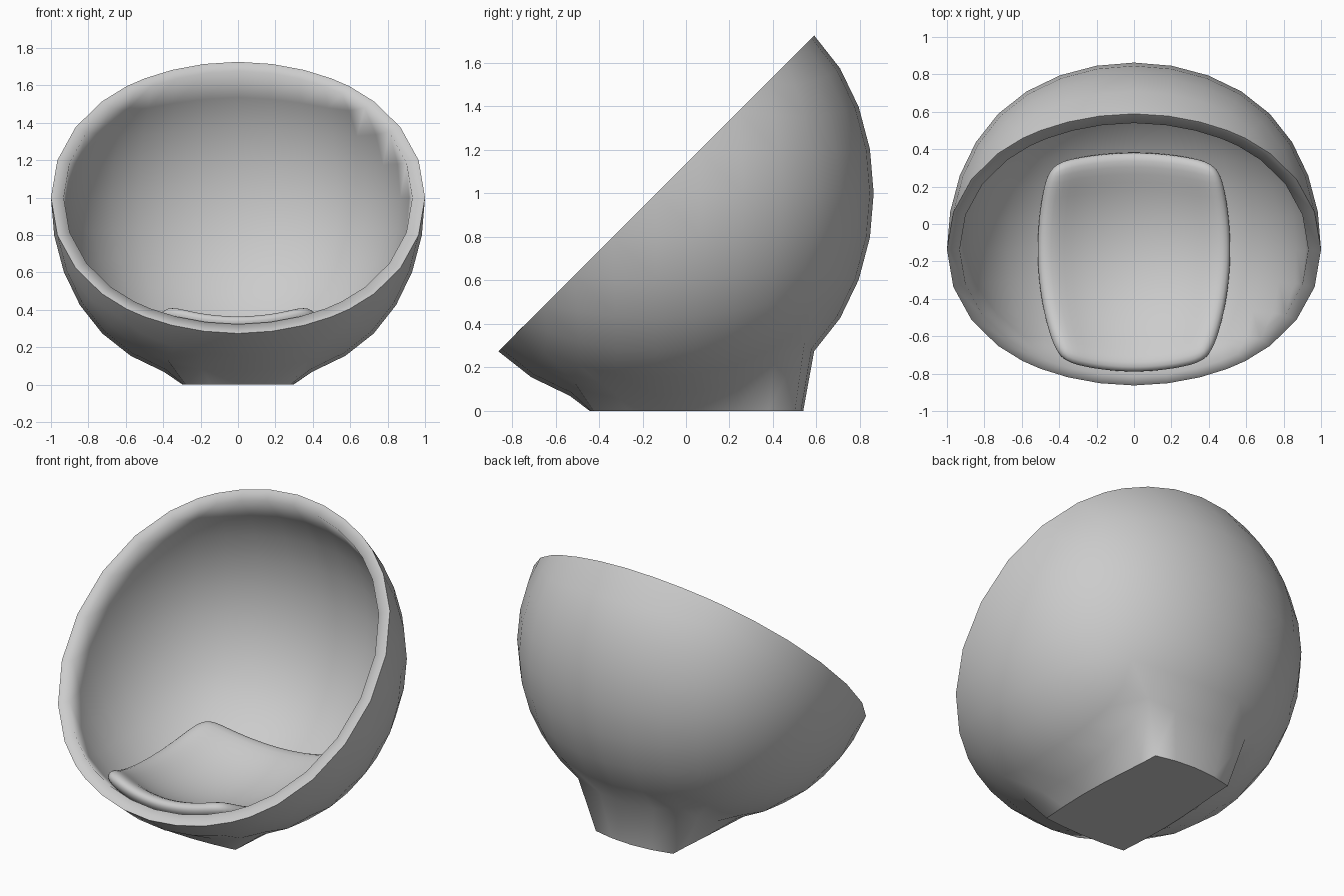
import bpy, bmesh, math
from mathutils import Vector

if "Cube" in bpy.data.objects:
    bpy.data.objects.remove(bpy.data.objects["Cube"])

CENTRE_Y, RADIUS, INNER = -0.137, 1.0, 0.932


def cube_ball(name, levels):
    """Rounded ball made from a subdivided cube, applied."""
    bpy.ops.mesh.primitive_cube_add(size=2)
    ob = bpy.context.object
    ob.name = ob.data.name = name
    mod = ob.modifiers.new("Subdivision", 'SUBSURF')
    mod.levels = levels
    bpy.ops.object.modifier_apply(modifier=mod.name)
    return ob


# Shell: half ball cut by a 45 degree plane
shell = cube_ball("bowl_shell", 3)
bm = bmesh.new()
bm.from_mesh(shell.data)
size = max(v.co.x for v in bm.verts)
bmesh.ops.scale(bm, vec=Vector((1, 1, 1)) * RADIUS / size, verts=bm.verts)
bmesh.ops.bisect_plane(bm, geom=bm.verts[:] + bm.edges[:] + bm.faces[:], dist=1e-4,
                       plane_co=(0, 0, 0), plane_no=(0, -1, 1), clear_outer=True)
outer = bm.faces[:]
rim_out = [e for e in bm.edges if e.is_boundary]

# Inner lining and flat rim
dup = bmesh.ops.duplicate(bm, geom=bm.verts[:] + bm.edges[:] + bm.faces[:])["geom"]
lining = [g for g in dup if isinstance(g, bmesh.types.BMFace)]
bmesh.ops.scale(bm, vec=Vector((1, 1, 1)) * INNER,
                verts=[g for g in dup if isinstance(g, bmesh.types.BMVert)])
bmesh.ops.reverse_faces(bm, faces=lining)
rim_in = [g for g in dup if isinstance(g, bmesh.types.BMEdge) and g.is_boundary]
bmesh.ops.bridge_loops(bm, edges=rim_out + rim_in)

# Foot: faces below the bowl pulled down to a flat, tapered base
foot = []
for f in outer:
    c = f.calc_center_median()
    if -c.z > abs(c.x) and -c.z > abs(c.y) and abs(c.x) < 0.39 and c.y > -0.39:
        foot.append(f)
ext = bmesh.ops.extrude_face_region(bm, geom=foot)["geom"]
for v in [g for g in ext if isinstance(g, bmesh.types.BMVert)]:
    v.co.x *= 0.745
    v.co.y = (v.co.y + 0.393) * 0.875 - 0.303
    v.co.z = -1
bmesh.ops.delete(bm, geom=[f for f in foot if f.is_valid and f not in ext], context='FACES')
bmesh.ops.delete(bm, geom=[v for v in bm.verts if not v.link_faces], context='VERTS')
bmesh.ops.recalc_face_normals(bm, faces=bm.faces)

# Smooth surface, crisp outer rim and base outline
for f in bm.faces:
    f.smooth = True
for e in bm.edges:
    flat = [f for f in e.link_faces if f.normal.z < -0.999 and f.calc_center_median().z < -0.9999]
    if len(flat) == 1:
        e.smooth = False
for e in rim_out:
    e.smooth = False
bmesh.ops.translate(bm, vec=(0, CENTRE_Y, 1), verts=bm.verts)
bm.to_mesh(shell.data)
bm.free()

# Seat cushion: padded patch bent to the inside of the bowl
bm = bmesh.new()
bmesh.ops.create_cube(bm, size=2)
bmesh.ops.subdivide_edges(bm, edges=[e for e in bm.edges
                          if abs(e.verts[0].co.z - e.verts[1].co.z) < 0.1],
                          cuts=5, use_grid_fill=True)
TX, T_FRONT, T_BACK = 0.69, 1.02, 0.70
for v in bm.verts:
    r = 0.965 if v.co.z < 0 else 0.865
    a = v.co.x * math.atan(TX)
    b = -math.atan(T_FRONT) + (v.co.y + 1) / 2 * (math.atan(T_FRONT) + math.atan(T_BACK))
    d = Vector((math.tan(a), math.tan(b), -1)).normalized()
    v.co = d * r + Vector((0, CENTRE_Y, 1))
bmesh.ops.recalc_face_normals(bm, faces=bm.faces)
for f in bm.faces:
    f.smooth = True
mesh = bpy.data.meshes.new("seat_cushion")
bm.to_mesh(mesh)
bm.free()
cushion = bpy.data.objects.new("seat_cushion", mesh)
bpy.context.collection.objects.link(cushion)
sub = cushion.modifiers.new("Subdivision", 'SUBSURF')
sub.levels = sub.render_levels = 2
